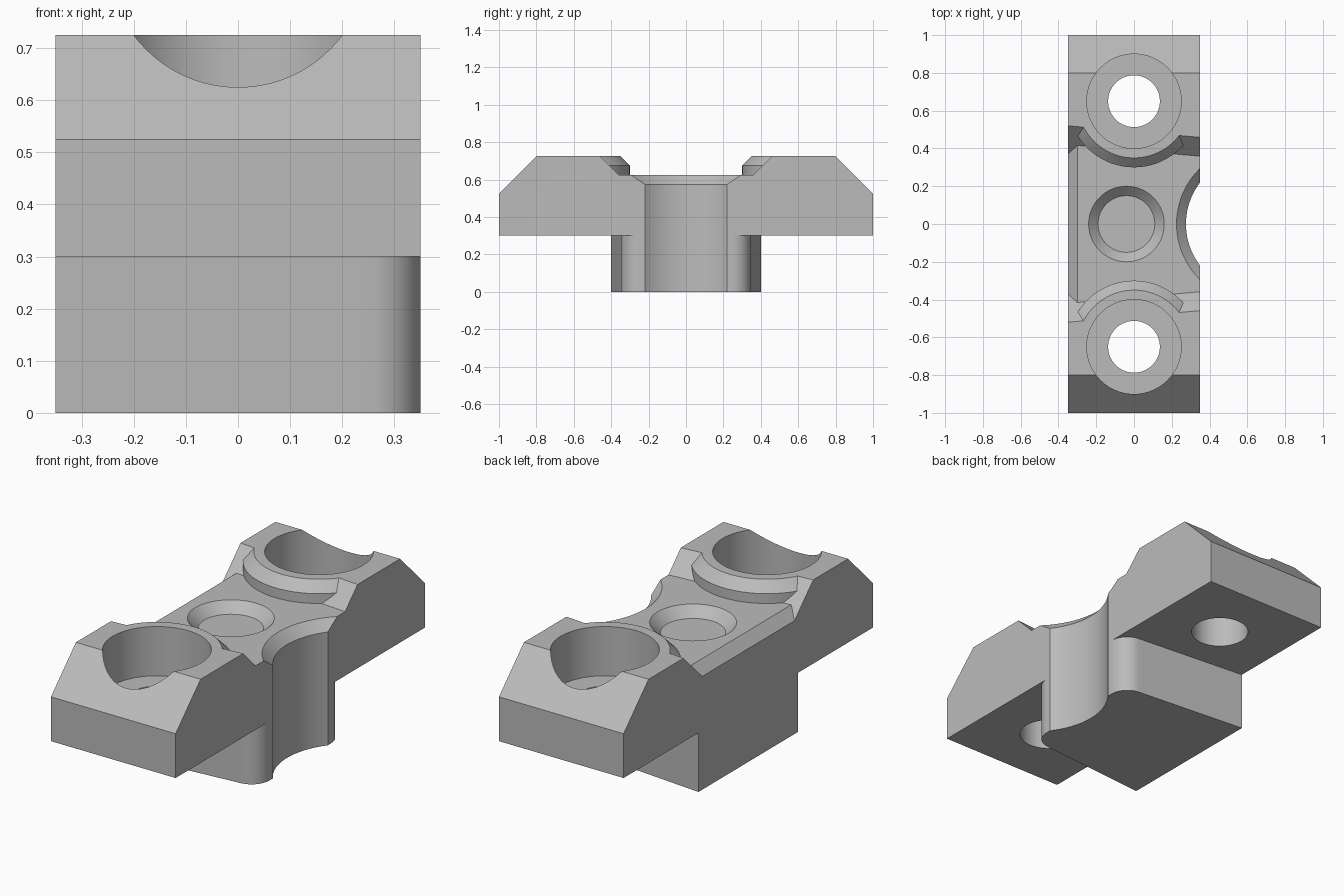
import bpy, bmesh, math

if "Cube" in bpy.data.objects:
    bpy.data.objects.remove(bpy.data.objects["Cube"], do_unlink=True)

SIDE = 0.35                              # half width of the part
TOP, FLOOR, BASE = 0.725, 0.625, 0.3     # main heights
TAPER = math.tan(math.radians(5))        # channel and key narrow towards +x
BOLT_Y, SEGMENTS = 0.65, 96

grey = bpy.data.materials.new("plain grey")
grey.use_nodes = True
grey.diffuse_color = (0.5, 0.5, 0.5, 1)
grey.node_tree.nodes["Principled BSDF"].inputs["Base Color"].default_value = (0.5, 0.5, 0.5, 1)


def finish(name, bm):
    bmesh.ops.recalc_face_normals(bm, faces=bm.faces)
    mesh = bpy.data.meshes.new(name)
    bm.to_mesh(mesh)
    bm.free()
    mesh.materials.append(grey)
    obj = bpy.data.objects.new(name, mesh)
    bpy.context.collection.objects.link(obj)
    return obj


def prism(name, start, end):
    """Solid between two matching outlines."""
    bm = bmesh.new()
    a = [bm.verts.new(p) for p in start]
    b = [bm.verts.new(p) for p in end]
    bm.faces.new(a)
    bm.faces.new(b)
    for i in range(len(a)):
        j = (i + 1) % len(a)
        bm.faces.new((a[i], a[j], b[j], b[i]))
    return finish(name, bm)


def turned(name, profile, x, y):
    """Solid of revolution about a vertical axis, from (radius, z) pairs."""
    bm = bmesh.new()
    rings = []
    for r, z in profile:
        angles = [math.tau * i / SEGMENTS for i in range(SEGMENTS)]
        rings.append([bm.verts.new((x + r * math.cos(t), y + r * math.sin(t), z)) for t in angles])
    for low, high in zip(rings, rings[1:]):
        for i in range(SEGMENTS):
            j = (i + 1) % SEGMENTS
            bm.faces.new((low[i], low[j], high[j], high[i]))
    bm.faces.new(rings[0])
    bm.faces.new(rings[-1])
    return finish(name, bm)


def combine(target, tool, operation="DIFFERENCE"):
    """Apply a boolean and discard the tool."""
    mod = target.modifiers.new("combine", "BOOLEAN")
    mod.operation, mod.solver, mod.object = operation, "EXACT", tool
    bpy.context.view_layer.objects.active = target
    bpy.ops.object.modifier_apply(modifier=mod.name)
    bpy.data.objects.remove(tool, do_unlink=True)


# Beam with bevelled ends
outline = [(-1, BASE), (1, BASE), (1, 0.525), (0.8, TOP), (-0.8, TOP), (-1, 0.525)]
body = prism("clamp_body", [(-SIDE, y, z) for y, z in outline], [(SIDE, y, z) for y, z in outline])

# Key under the beam, tapered, with two rounded corners
radius = 0.1
slope = math.radians(5)
half = 0.4 - TAPER * 2 * SIDE
centre_y = half - radius * math.tan(math.radians(42.5))
corner = []
for i in range(17):
    t = (math.pi / 2 - slope) * i / 16
    corner.append((SIDE - radius + radius * math.cos(t), centre_y + radius * math.sin(t)))
plan = [(-SIDE, -0.4)] + [(x, -y) for x, y in reversed(corner)] + corner + [(-SIDE, 0.4)]
key = prism("key", [(x, y, 0) for x, y in plan], [(x, y, BASE) for x, y in plan])
combine(body, key, "UNION")

# Channel across the top, sloping banks and a bevelled edge on the -x side
section = [(-0.4, 0.525), (-0.3, FLOOR), (0.4, FLOOR), (0.4, 0.8), (-0.4, 0.8)]


def bank(x, z):
    return 0.52 - TAPER * (x + SIDE) - (TOP - z)


channel = prism("channel_cutter", [(x, -bank(x, z), z) for x, z in section],
                [(x, bank(x, z), z) for x, z in section])
for s in (-1, 1):
    boss = turned("boss", [(0.35, 0.45), (0.35, 0.675), (0.3, TOP), (0.3, 0.9)], 0, s * BOLT_Y)
    combine(channel, boss)
combine(body, channel)

# Counterbored bolt holes
for s in (-1, 1):
    hole = [(0.137, 0.2), (0.137, 0.475), (0.25, 0.475), (0.25, 0.9)]
    combine(body, turned("bolt_cutter", hole, 0, s * BOLT_Y))

# Shallow conical recess in the channel floor
combine(body, turned("recess_cutter", [(0.15, 0.575), (0.2, FLOOR), (0.25, 0.675)], -0.04, 0))

# Round side relief with a bevelled upper edge
relief = [(0.36, -0.1), (0.36, 0.575), (0.41, FLOOR), (0.46, 0.675)]
combine(body, turned("relief_cutter", relief, 0.635, 0))

# Smooth curved walls, crisp edges
bpy.ops.object.select_all(action="DESELECT")
body.select_set(True)
bpy.context.view_layer.objects.active = body
bpy.ops.object.shade_smooth_by_angle(angle=math.radians(25))
